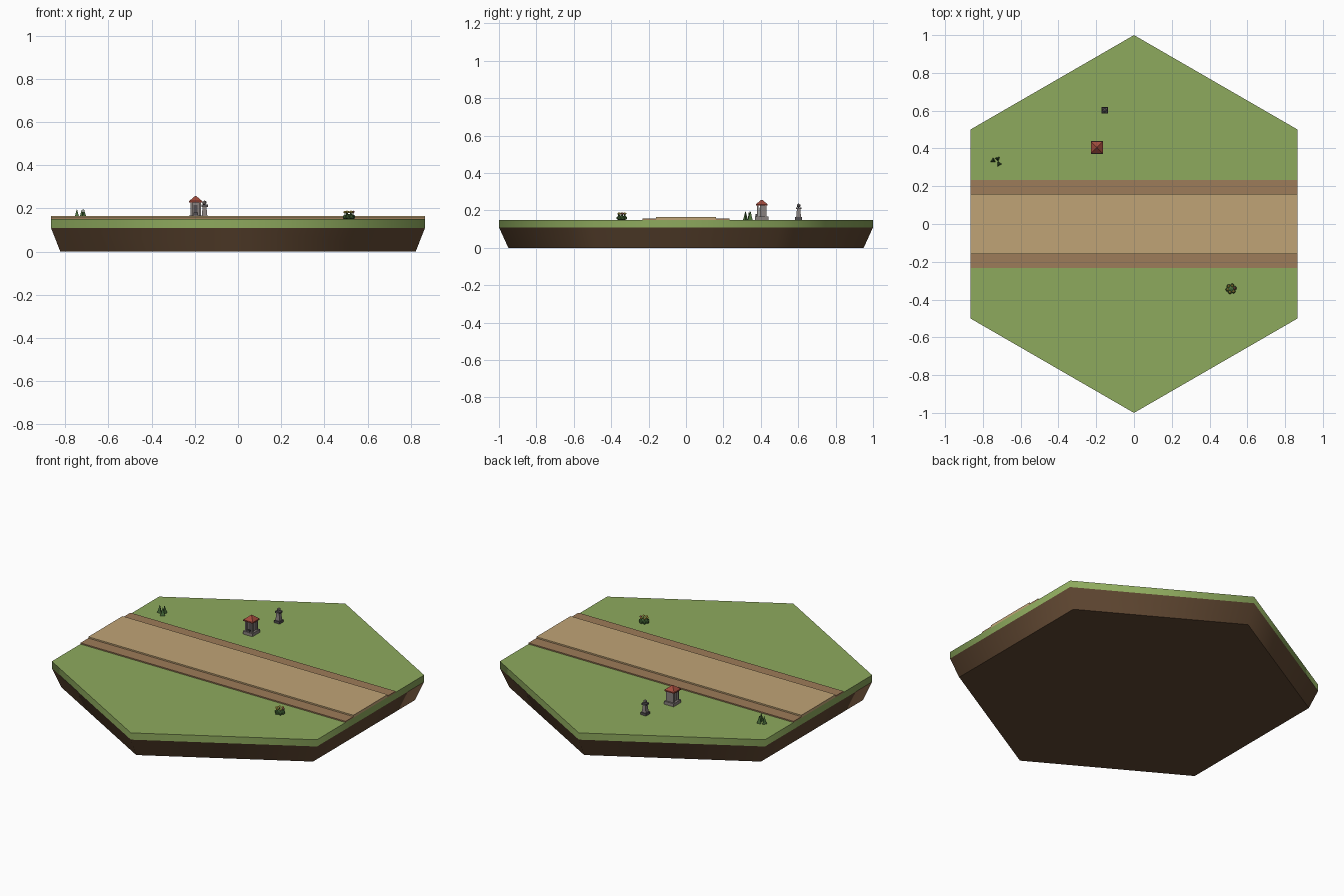
import bpy, math

if "Cube" in bpy.data.objects:
    bpy.data.objects.remove(bpy.data.objects["Cube"])

def mat(name, r, g, b):
    m = bpy.data.materials.new(name)
    m.diffuse_color = (r, g, b, 1)
    m.use_nodes = True
    m.node_tree.nodes["Principled BSDF"].inputs["Base Color"].default_value = m.diffuse_color
    return m

GRASS = mat("grass", .27, .40, .11)
SOIL = mat("soil", .12, .065, .032)
PATH = mat("path_sand", .53, .37, .18)
EDGE = mat("path_edge", .34, .20, .10)
STONE = mat("stone", .25, .22, .21)
DARK = mat("dark_stone", .09, .08, .085)
ROOF = mat("roof_red", .36, .07, .045)
LEAF = mat("leaf", .07, .16, .045)
YELLOW = mat("yellow", .75, .58, .10)
PINK = mat("pink", .55, .17, .14)

def finish(name, m):
    o = bpy.context.object
    o.name = name
    o.data.materials.append(m)
    return o

def box(name, m, x, y, z0, z1, sx, sy):
    bpy.ops.mesh.primitive_cube_add(size=1, location=(x, y, (z0 + z1) / 2))
    o = finish(name, m)
    o.scale = (sx, sy, z1 - z0)
    return o

def cone(name, m, x, y, z0, z1, r0, r1, n, turn=0):
    bpy.ops.mesh.primitive_cone_add(vertices=n, radius1=r0, radius2=r1, depth=z1 - z0,
                                    location=(x, y, (z0 + z1) / 2), rotation=(0, 0, turn))
    return finish(name, m)

def blob(name, m, x, y, z, r, squash=1):
    bpy.ops.mesh.primitive_ico_sphere_add(subdivisions=1, radius=r, location=(x, y, z))
    o = finish(name, m)
    o.scale.z = squash
    return o

Q = math.pi / 4
R2 = math.sqrt(2)

# hexagonal tile: tapered soil and grass slab
for name, m, z0, z1, r0 in (("soil_base", SOIL, 0, .11, .95), ("grass_top", GRASS, .11, .15, 1)):
    cone(name, m, 0, 0, z0, z1, r0, 1, 6)
    bpy.ops.object.shade_smooth_by_angle(angle=math.radians(62))

# road with lower edges
W = 2 * math.cos(math.pi / 6)
box("path", PATH, 0, 0, .148, .165, W, .32)
for s in (-1, 1):
    box("path_edge", EDGE, 0, s * .196, .148, .157, W, .075)

# small shrine
x, y = -.196, .405
box("shrine_base", STONE, x, y, .15, .168, .062, .07)
box("shrine_wall", STONE, x, y + .008, .168, .226, .036, .036)
box("shrine_door", DARK, x, y - .011, .168, .215, .018, .004)
for sx in (-1, 1):
    for sy in (-1, 1):
        box("shrine_post", STONE, x + sx * .02, y + sy * .021, .168, .228, .009, .009)
box("offering", DARK, x, y - .028, .168, .18, .02, .01)
box("shrine_eave", ROOF, x, y, .226, .233, .064, .064)
cone("shrine_roof", ROOF, x, y, .233, .257, .031 * R2, .004, 4, Q)

# stone lantern
x, y = -.155, .602
box("lantern_base", DARK, x, y, .15, .164, .036, .036)
cone("lantern_post", STONE, x, y, .164, .207, .013 * R2, .009 * R2, 4, Q)
box("lantern_cap", DARK, x, y, .207, .217, .03, .03)
blob("lantern_ball", STONE, x, y, .226, .011)

# grass tufts
for i, (x, y) in enumerate(((-.746, .337), (-.722, .345), (-.714, .318))):
    cone("grass_tuft", LEAF, x, y, .15, .198, .015, 0, 3, i * 1.3)

# flowering bush: leafy clump with flower heads
cx, cy = .514, -.343
blob("bush_core", LEAF, cx, cy, .16, .022, .7)
for i in range(6):
    a = i * math.tau / 6 + .2
    x, y = cx + .019 * math.cos(a), cy + .018 * math.sin(a)
    blob("bush_leaf", LEAF, x, y, .16, .012)
    cone("flower_stem", LEAF, x, y, .155, .182, .003, .002, 4)
    blob("flower_head", PINK if i == 0 else YELLOW, x, y, .183, .008, .8)
